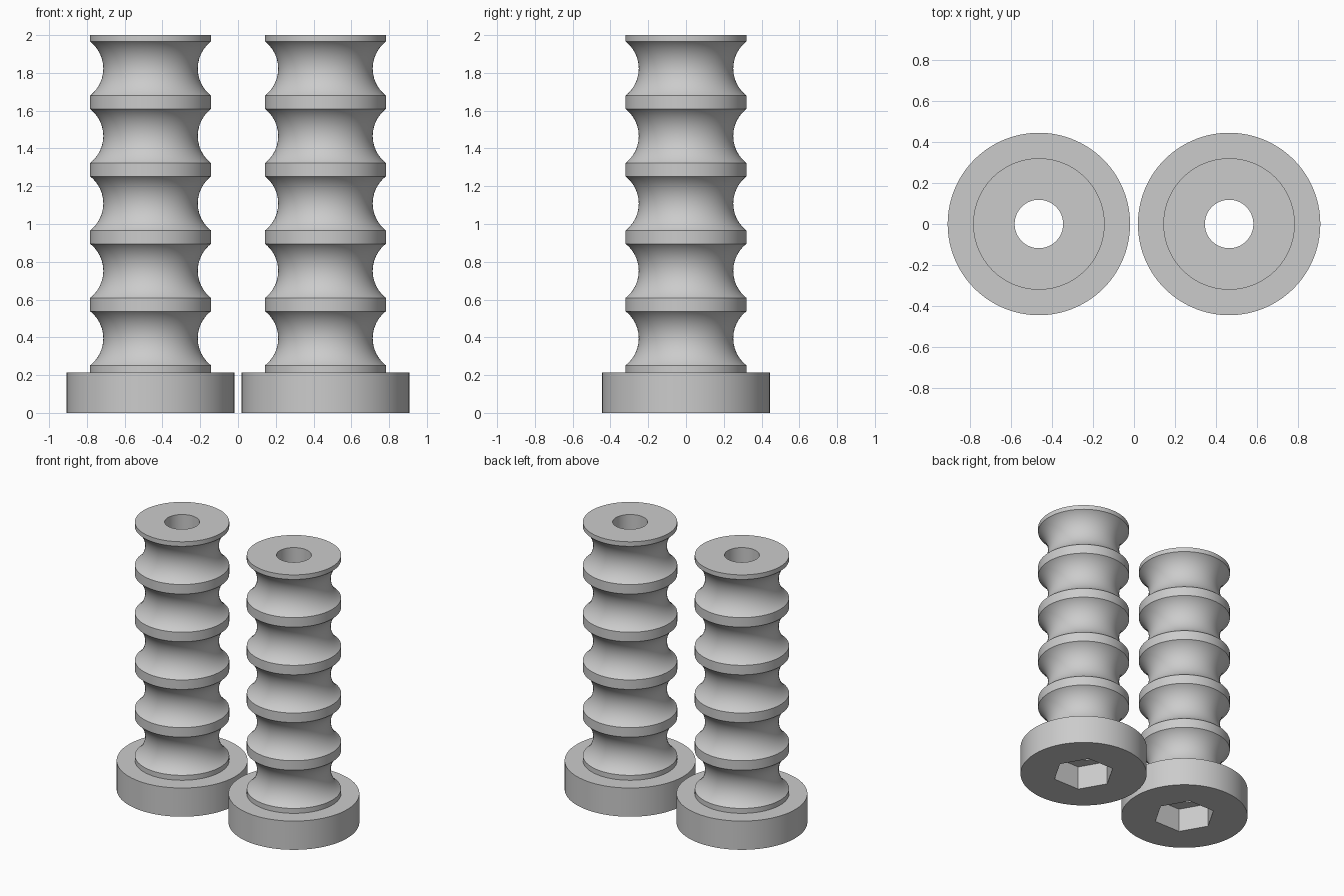
import bpy, bmesh
from math import pi, sin, cos, sqrt, radians

SEGMENTS = 120            # multiple of six, so the hex socket corners are exact
HEAD_R, HEAD_H = 0.444, 0.215
SHAFT_R, WAIST_R, BORE_R = 0.32, 0.25, 0.118
SOCKET_R, SOCKET_DEPTH = 0.217, 0.18
HEIGHT, SPACING = 2.0, 0.463
GROOVES, PITCH, FIRST_MID, HALF = 5, 0.357, 0.395, 0.143

cube = bpy.data.objects.get("Cube")
if cube:
    bpy.data.objects.remove(cube, do_unlink=True)

steel = bpy.data.materials.new("plain_grey")
steel.use_nodes = True
grey = (0.6, 0.6, 0.6, 1)
steel.diffuse_color = grey
steel.node_tree.nodes["Principled BSDF"].inputs["Base Color"].default_value = grey


def groove(mid, steps=16):
    """Concave circular arc cut into the shaft around height mid."""
    depth = SHAFT_R - WAIST_R
    arc_r = (HALF ** 2 + depth ** 2) / (2 * depth)
    points = []
    for i in range(steps + 1):
        z = -HALF * cos(pi * i / steps)
        points.append((WAIST_R + arc_r - sqrt(arc_r ** 2 - z ** 2), mid + z, False))
    return points


def hex_radius(angle):
    """Distance from the centre to the side of the hex socket."""
    return SOCKET_R * cos(pi / 6) / cos(angle % (pi / 3) - pi / 6)


# Closed section: radius, height, and whether that ring is hexagonal
section = [(SOCKET_R, 0, True), (HEAD_R, 0, False),
           (HEAD_R, HEAD_H, False), (SHAFT_R, HEAD_H, False)]
for n in range(GROOVES):
    section += groove(FIRST_MID + n * PITCH)
section += [(SHAFT_R, HEIGHT, False), (BORE_R, HEIGHT, False),
            (BORE_R, SOCKET_DEPTH, False), (SOCKET_R, SOCKET_DEPTH, True)]

# Spin the section into a solid with a through bore and a hex socket
bm = bmesh.new()
rings = []
for radius, z, is_hex in section:
    ring = []
    for k in range(SEGMENTS):
        a = 2 * pi * k / SEGMENTS
        r = hex_radius(a) if is_hex else radius
        ring.append(bm.verts.new((r * cos(a), r * sin(a), z)))
    rings.append(ring)
for i, low in enumerate(rings):
    high = rings[(i + 1) % len(rings)]
    for k in range(SEGMENTS):
        j = (k + 1) % SEGMENTS
        bm.faces.new((low[k], low[j], high[j], high[k]))
bmesh.ops.recalc_face_normals(bm, faces=bm.faces)
mesh = bpy.data.meshes.new("grooved_screw")
bm.to_mesh(mesh)
bm.free()
mesh.materials.append(steel)

# Two identical screws side by side
bpy.ops.object.select_all(action="DESELECT")
for name, x in (("left_screw", SPACING), ("right_screw", -SPACING)):
    screw = bpy.data.objects.new(name, mesh)
    screw.location.x = x
    bpy.context.collection.objects.link(screw)
screw.select_set(True)
bpy.context.view_layer.objects.active = screw
bpy.ops.object.shade_smooth_by_angle(angle=radians(30))
